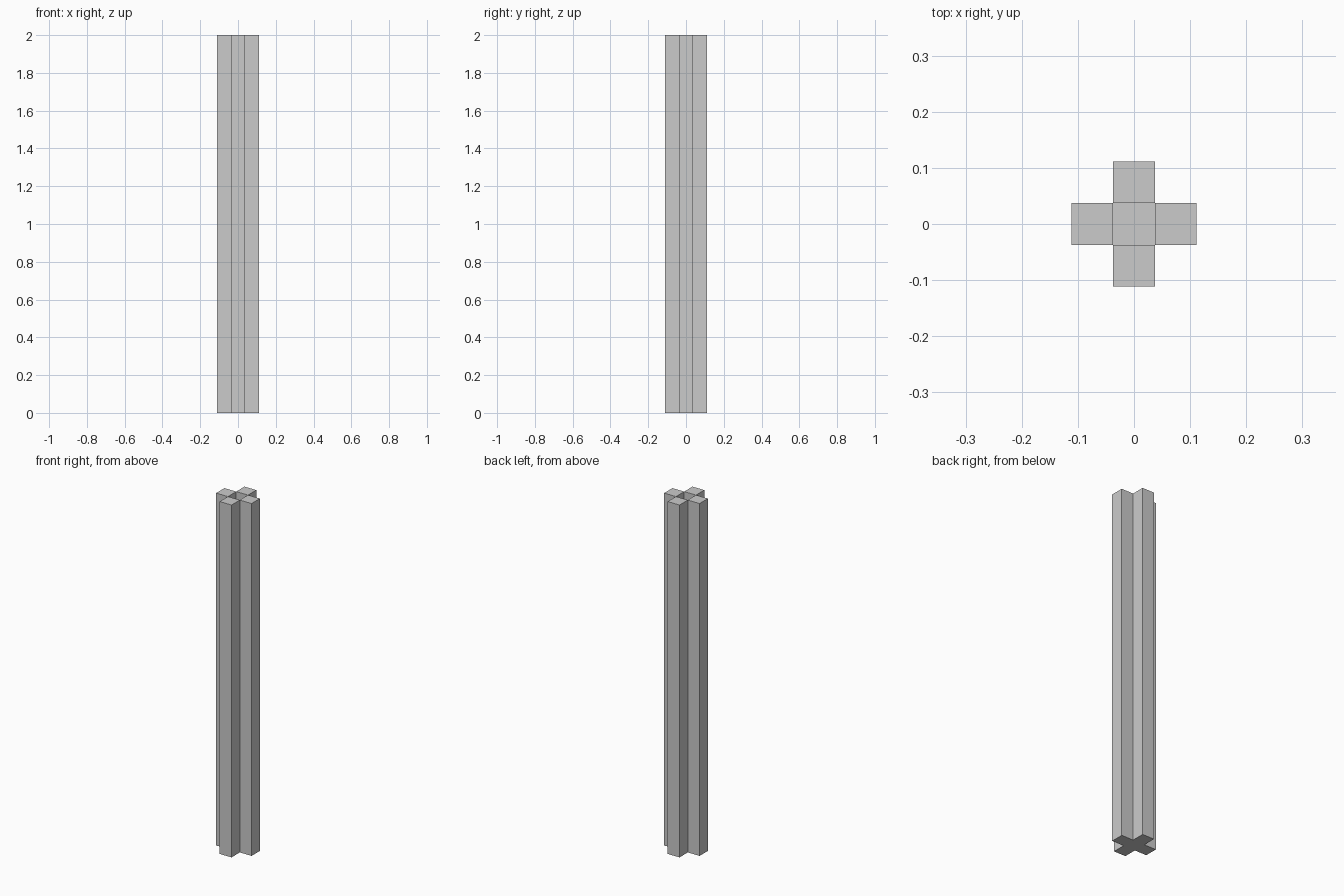
import bpy
import bmesh

if "Cube" in bpy.data.objects:
    bpy.data.objects.remove(bpy.data.objects["Cube"])

S = 0.074   # side of each square bar
H = 2.0     # height


def square_bar(name, x, y, z0, z1):
    bm = bmesh.new()
    bmesh.ops.create_cube(bm, size=1)
    bmesh.ops.scale(bm, vec=(S, S, z1 - z0), verts=bm.verts)
    bmesh.ops.translate(bm, vec=(x, y, (z0 + z1) / 2), verts=bm.verts)
    mesh = bpy.data.meshes.new(name)
    bm.to_mesh(mesh)
    bm.free()
    obj = bpy.data.objects.new(name, mesh)
    bpy.context.collection.objects.link(obj)


# Four bars forming the arms of the cross-shaped post
for name, x, y in (("right_bar", S, 0), ("left_bar", -S, 0),
                   ("back_bar", 0, S), ("front_bar", 0, -S)):
    square_bar(name, x, y, 0, H)

# Floor closing the central shaft at the base
square_bar("shaft_floor", 0, 0, 0, 0.004)
